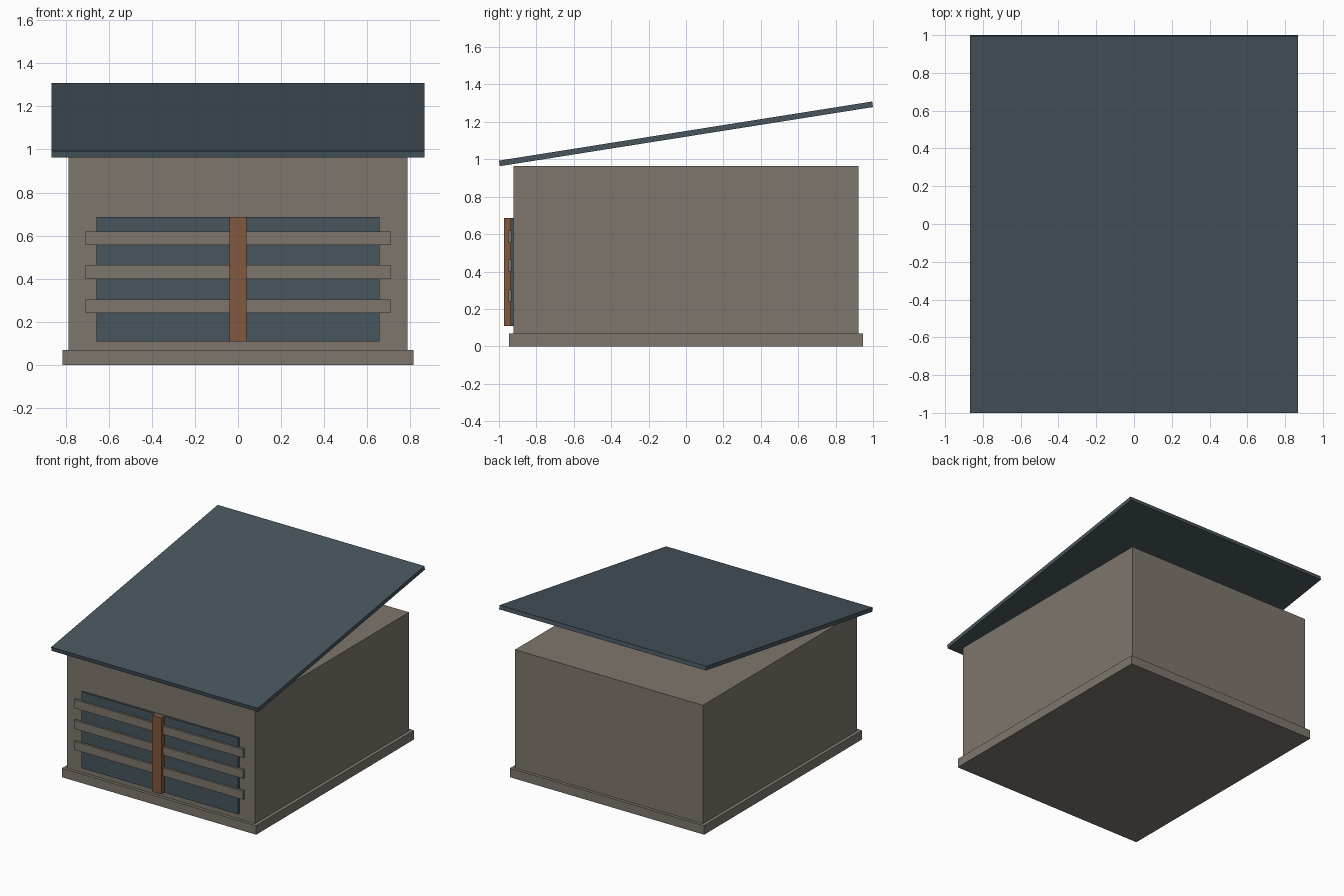
import bpy
import math

if "Cube" in bpy.data.objects:
    bpy.data.objects.remove(bpy.data.objects["Cube"])


def material(name, rgb):
    m = bpy.data.materials.new(name)
    m.diffuse_color = (*rgb, 1.0)
    m.use_nodes = True
    m.node_tree.nodes["Principled BSDF"].inputs["Base Color"].default_value = m.diffuse_color
    return m


STONE = material("warm grey", (0.209, 0.181, 0.153))
SLATE = material("slate blue", (0.063, 0.089, 0.109))
WOOD = material("brown wood", (0.225, 0.098, 0.046))


def box(name, lo, hi, mat, tilt=0.0):
    """Box between two corners, tilted about its own x axis."""
    centre = [(a + b) / 2 for a, b in zip(lo, hi)]
    bpy.ops.mesh.primitive_cube_add(size=1, location=centre, rotation=(tilt, 0, 0))
    ob = bpy.context.object
    ob.name = name
    ob.scale = [b - a for a, b in zip(lo, hi)]
    ob.data.materials.append(mat)
    return ob


# plinth and main body
box("plinth", (-0.815, -0.946, 0), (0.815, 0.946, 0.068), STONE)
box("body", (-0.788, -0.923, 0.06), (0.788, 0.923, 0.965), STONE)

# sloping roof slab, low edge at the front
tilt = math.radians(9)
thick = 0.03
length = (2 - thick * math.sin(tilt)) / math.cos(tilt)
box("roof", (-0.867, -length / 2, 1.136 - thick / 2),
    (0.867, length / 2, 1.136 + thick / 2), SLATE, tilt)

# front shutter panel
box("shutter_panel", (-0.657, -0.938, 0.109), (0.657, -0.915, 0.687), SLATE)

# horizontal slats
for i, z in enumerate((0.272, 0.431, 0.588)):
    box(f"slat_{i + 1}", (-0.708, -0.953, z - 0.032), (0.708, -0.933, z + 0.032), STONE)

# central upright
box("centre_post", (-0.039, -0.973, 0.109), (0.039, -0.936, 0.687), WOOD)
